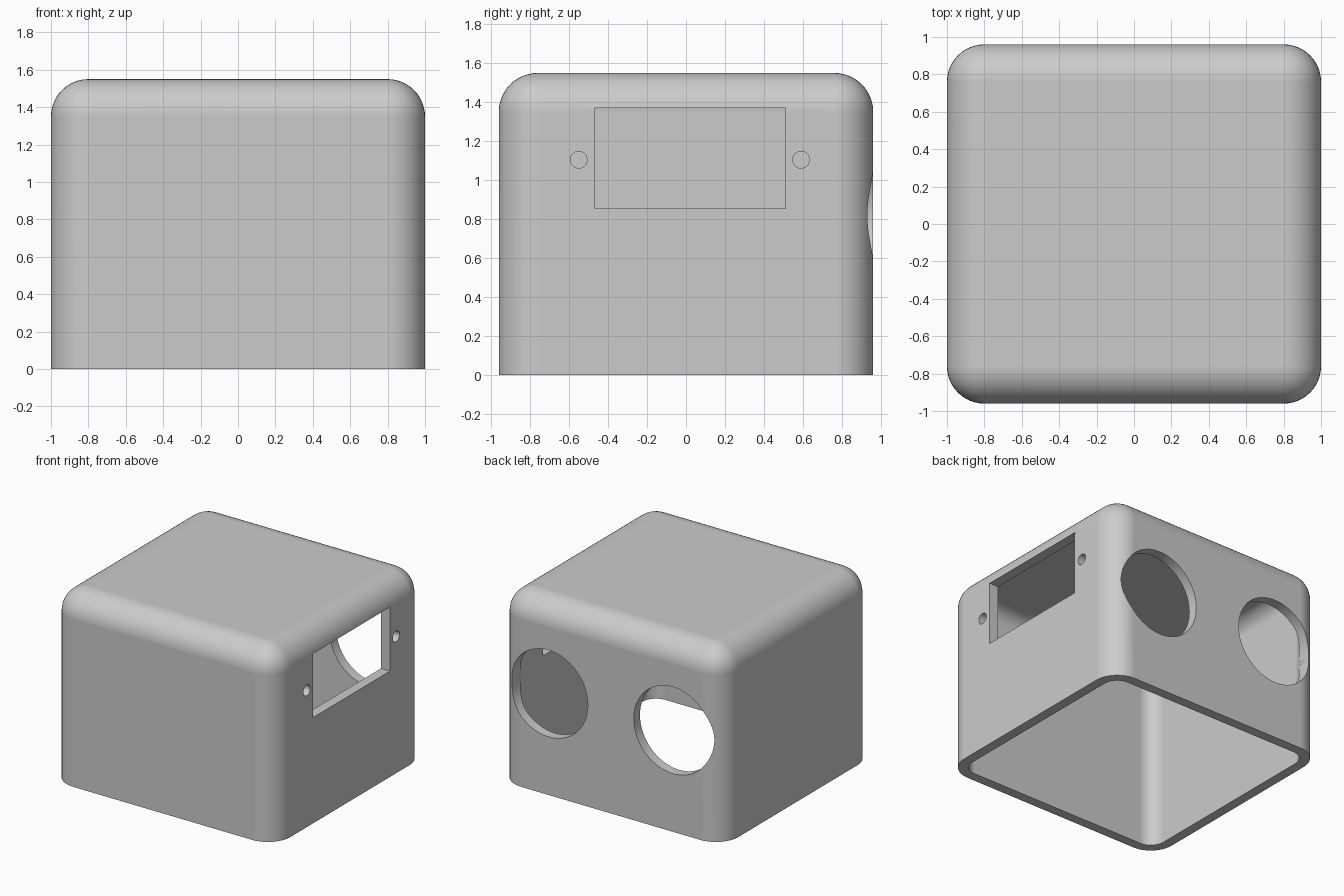
import bpy, bmesh
from math import pi, radians
from mathutils import Matrix

default = bpy.data.objects.get("Cube")
if default:
    bpy.data.objects.remove(default)

W, D, H = 2.0, 1.92, 1.55      # outer size
R, T = 0.2, 0.08               # corner radius, wall thickness


def make_object(name, bm):
    bmesh.ops.recalc_face_normals(bm, faces=bm.faces)
    mesh = bpy.data.meshes.new(name)
    bm.to_mesh(mesh)
    bm.free()
    ob = bpy.data.objects.new(name, mesh)
    bpy.context.scene.collection.objects.link(ob)
    return ob


def box(name, lo, hi, radius=0):
    """Box between two corners, optionally rounded on all but its bottom edges."""
    bm = bmesh.new()
    bmesh.ops.create_cube(bm, size=1)
    for v in bm.verts:
        v.co = [hi[i] if v.co[i] > 0 else lo[i] for i in range(3)]
    if radius:
        edges = [e for e in bm.edges if any(v.co.z > lo[2] for v in e.verts)]
        bmesh.ops.bevel(bm, geom=edges, offset=radius, segments=12,
                        profile=0.5, affect='EDGES')
    return make_object(name, bm)


def drill(name, axis, centre, radius, depth):
    """Round cutter along the x or y axis."""
    bm = bmesh.new()
    bmesh.ops.create_cone(bm, cap_ends=True, segments=64, radius1=radius,
                          radius2=radius, depth=depth)
    turn = Matrix.Rotation(pi / 2, 4, 'Y' if axis == 'X' else 'X')
    bmesh.ops.transform(bm, matrix=Matrix.Translation(centre) @ turn, verts=bm.verts)
    return make_object(name, bm)


# Rounded outer housing
housing = box("housing", (-W / 2, -D / 2, 0), (W / 2, D / 2, H), R)

# Hollow inside, open at the bottom
cutters = [box("cavity_cutter", (T - W / 2, T - D / 2, -0.3),
               (W / 2 - T, D / 2 - T, H - T), R - T)]

# Rectangular window and its two screw holes in the +x wall
cutters.append(box("window_cutter", (0.7, -0.47, 0.855), (1.2, 0.51, 1.37)))
for y in (-0.55, 0.59):
    cutters.append(drill("screw_hole_cutter", 'X', (0.95, y, 1.105), 0.043, 0.5))

# Two large round openings in the back wall
for side in (-1, 1):
    cutters.append(drill("round_opening_cutter", 'Y', (side * 0.555, 0.95, 0.82), 0.35, 0.6))

for cutter in cutters:
    cutter.hide_render = True
    mod = housing.modifiers.new(cutter.name, 'BOOLEAN')
    mod.operation = 'DIFFERENCE'
    mod.solver = 'EXACT'
    mod.object = cutter

# Bake the cuts, then drop the cutters
bpy.context.view_layer.update()
graph = bpy.context.evaluated_depsgraph_get()
cut_mesh = bpy.data.meshes.new_from_object(housing.evaluated_get(graph))
housing.modifiers.clear()
housing.data = cut_mesh
for cutter in cutters:
    bpy.data.objects.remove(cutter)

# One grey plastic
grey = bpy.data.materials.new("grey_plastic")
grey.use_nodes = True
colour = (0.6, 0.6, 0.6, 1)
grey.diffuse_color = colour
grey.node_tree.nodes["Principled BSDF"].inputs["Base Color"].default_value = colour
housing.data.materials.clear()
housing.data.materials.append(grey)

# Smooth rounded corners, crisp cut edges, flat walls
bpy.ops.object.select_all(action='DESELECT')
housing.select_set(True)
bpy.context.view_layer.objects.active = housing
bpy.ops.object.shade_smooth_by_angle(angle=radians(30))
flat = housing.modifiers.new("flat_walls", 'WEIGHTED_NORMAL')
flat.keep_sharp = True
